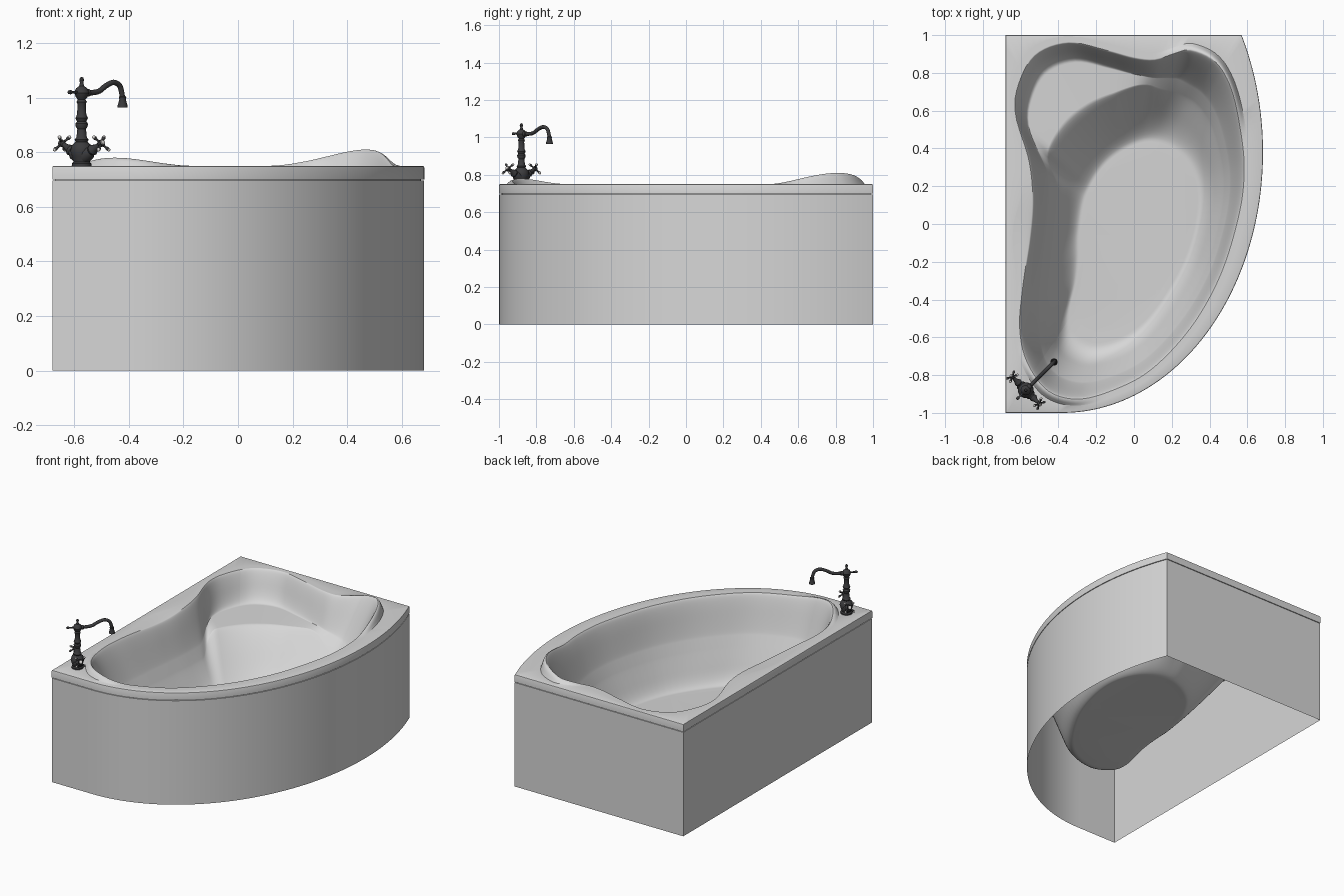
import bpy, bmesh, math
from mathutils import Vector

if "Cube" in bpy.data.objects:
    bpy.data.objects.remove(bpy.data.objects["Cube"])

def mat(name, r, g, b):
    m = bpy.data.materials.new(name)
    m.diffuse_color = (r, g, b, 1)
    m.use_nodes = True
    m.node_tree.nodes["Principled BSDF"].inputs["Base Color"].default_value = m.diffuse_color
    return m

WHITE = mat("tub_white", 0.68, 0.68, 0.68)
DARK = mat("dark_bronze", 0.045, 0.045, 0.048)
PORCELAIN = mat("porcelain", 0.72, 0.70, 0.68)

def finish(bm, name, material, angle=35):
    bmesh.ops.recalc_face_normals(bm, faces=bm.faces)
    me = bpy.data.meshes.new(name)
    bm.to_mesh(me)
    bm.free()
    me.materials.append(material)
    for p in me.polygons:
        p.use_smooth = True
    me.set_sharp_from_angle(angle=math.radians(angle))
    ob = bpy.data.objects.new(name, me)
    bpy.context.collection.objects.link(ob)
    return ob

def loft(rings, name, material, closed_end=False, angle=35):
    bm = bmesh.new()
    rows = [[bm.verts.new(p) for p in ring] for ring in rings]
    for a, b in zip(rows, rows[1:]):
        for i in range(len(a)):
            j = (i + 1) % len(a)
            bm.faces.new((a[i], a[j], b[j], b[i]))
    if closed_end:
        bm.faces.new(rows[-1])
    return finish(bm, name, material, angle)

def spline(pts, closed=True, steps=8):
    # Catmull-Rom curve through the points
    pts = [Vector(p) for p in pts]
    n, out = len(pts), []
    for i in range(n if closed else n - 1):
        if closed:
            p = [pts[(i + k) % n] for k in (-1, 0, 1, 2)]
        else:
            p = [pts[min(max(i + k, 0), n - 1)] for k in (-1, 0, 1, 2)]
        for s in range(steps):
            t = s / steps
            out.append(0.5 * (2 * p[1] + (p[2] - p[0]) * t
                       + (2 * p[0] - 5 * p[1] + 4 * p[2] - p[3]) * t * t
                       + (3 * p[1] - p[0] - 3 * p[2] + p[3]) * t ** 3))
    if not closed:
        out.append(pts[-1])
    return out

def radius(poly, th):
    # distance from the origin to the outline in direction th
    d, best = Vector((math.cos(th), math.sin(th))), 0
    for i, a in enumerate(poly):
        e = poly[(i + 1) % len(poly)] - a
        den = d.x * e.y - d.y * e.x
        if abs(den) < 1e-9:
            continue
        r = (a.x * e.y - a.y * e.x) / den
        s = (a.x * d.y - a.y * d.x) / den
        if r > 0 and -1e-5 <= s <= 1 + 1e-5:
            best = max(best, r)
    return best

def sstep(a, b, x):
    t = min(max((x - a) / (b - a), 0), 1)
    return t * t * (3 - 2 * t)

def lerp(a, b, t):
    return a + (b - a) * t

def hump(x, c, w):
    d = abs((x - c + 180) % 360 - 180)
    return 0.5 + 0.5 * math.cos(math.pi * d / w) if d < w else 0

# ---- outlines of the tub (three straight sides and an elliptic front), opening and floor
t0 = math.asin(0.62 / 1.38)
front = [Vector((-0.38 + 1.063 * math.cos(t), 0.38 + 1.38 * math.sin(t)))
         for t in [lerp(t0, -math.pi / 2, i / 80) for i in range(81)]]
corners = [Vector((-0.68, -1)), Vector((-0.68, 1)), front[0]]
outer = corners[:2] + front
opening = spline([(-0.615, -0.555), (-0.595, -0.34), (-0.555, -0.08), (-0.54, 0.13),
                  (-0.56, 0.34), (-0.63, 0.58), (-0.615, 0.74), (-0.525, 0.90),
                  (-0.35, 0.965), (-0.15, 0.925), (0.0, 0.885), (0.11, 0.875), (0.21, 0.905),
                  (0.30, 0.925), (0.43, 0.865), (0.515, 0.725), (0.565, 0.51), (0.587, 0.29),
                  (0.56, 0.05), (0.46, -0.275), (0.298, -0.56), (0.088, -0.79),
                  (-0.122, -0.905), (-0.31, -0.95), (-0.47, -0.90), (-0.58, -0.74)])
floor = spline([(0.085, 0.465), (0.28, 0.38), (0.36, 0.16), (0.30, -0.16), (0.14, -0.45),
                (-0.02, -0.61), (-0.21, -0.67), (-0.34, -0.61), (-0.365, -0.50),
                (-0.325, -0.32), (-0.31, -0.185), (-0.305, -0.03), (-0.26, 0.185),
                (-0.127, 0.37)])
seat_front = [(83, 0.745), (98.5, 0.677), (114, 0.636), (140, 0.575)]

def seat_r(deg):
    deg = min(max(deg, 83), 140)
    for (a, ra), (b, rb) in zip(seat_front, seat_front[1:]):
        if deg <= b:
            return lerp(ra, rb, (deg - a) / (b - a))

def chaikin(pts):
    out = [pts[0]]
    for a, b in zip(pts, pts[1:]):
        out += [a.lerp(b, 0.25), a.lerp(b, 0.75)]
    return out + [pts[-1]]

angles = [2 * math.pi * i / 200 for i in range(200)]
angles += [math.atan2(c.y, c.x) % (2 * math.pi) for c in corners]
angles = sorted(set(angles))

shell_cols, apron_cols = [], []
for th in angles:
    deg = math.degrees(th)
    ro, rr, rf = radius(outer, th), radius(opening, th), radius(floor, th)
    rr += 0.02 * (1 - hump(deg, 252, 55))
    m = sstep(66, 90, deg) * (1 - sstep(138, 152, deg))          # corner seat
    bump = 0.06 * hump(deg, 60, 23) + 0.03 * hump(deg, 243, 17)  # headrest, foot end
    roll = hump(deg, 183, 32)                                    # soft edge on the long side
    ra = lerp(lerp(rr, rf, 0.36), rr - 0.105, m)
    rb = lerp(lerp(rr, rf, 0.56), seat_r(deg) + 0.01, m)
    za, zb = lerp(0.525, 0.56, m), lerp(0.41, 0.55, m)
    k = lerp(0.4, 0.2, m)
    zf = 0.24 + 0.03 * rf * math.sin(th)
    prof = [Vector(p) for p in (
        (rr + 0.012 + 0.06 * roll, 0.75), (rr - 0.01, 0.75 + bump - 0.008 * roll),
        (rr - 0.035, 0.75 + bump - 0.015 * roll),
        (ra, za), (lerp(ra, rb, k), lerp(za, zb, k)),
        (lerp(ra, rb, 1 - k), lerp(za, zb, 1 - k)), (rb, zb),
        (rf * 1.05, zf), (rf * 0.85, zf))]
    for _ in range(3):
        prof = chaikin(prof)
    rim = [(ro - 0.015, 0.70), (ro, 0.70), (ro, 0.743), (ro - 0.002, 0.748), (ro - 0.008, 0.75)]
    put = lambda r, z: (r * math.cos(th), r * math.sin(th), z)
    shell_cols.append([put(r, z) for r, z in rim + [tuple(p) for p in prof]])
    apron_cols.append([put(r, z) for r, z in
                       ((ro - 0.015, 0.70), (ro - 0.015, 0.696), (ro - 0.001, 0.696),
                        (ro - 0.001, 0.35), (ro - 0.001, 0))])

# rim and bowl in one skin; apron below it, open underneath
loft(list(zip(*shell_cols)), "tub_rim_and_bowl", WHITE, closed_end=True, angle=40)
loft(list(zip(*apron_cols)), "tub_apron", WHITE, angle=40)

# ---- tap
def lathe(name, prof, at, axis=(0, 0, 1), material=DARK, n=20):
    q = Vector(axis).to_track_quat('Z', 'Y').to_matrix()
    at = Vector(at)
    rings = [[at + q @ Vector((max(r, 0.0003) * math.cos(2 * math.pi * i / n),
                               max(r, 0.0003) * math.sin(2 * math.pi * i / n), z))
              for i in range(n)] for r, z in prof]
    return loft(rings, name, material, closed_end=True)

def ball(name, at, r, material=DARK):
    prof = [(r * math.sin(math.pi * i / 8), -r * math.cos(math.pi * i / 8)) for i in range(9)]
    return lathe(name, prof, at, material=material, n=12)

base = Vector((-0.573, -0.88, 0))
fwd = Vector((1, 1, 0)).normalized()
side = Vector((1, -1, 0)).normalized()
up = Vector((0, 0, 1))

# turned column with knobs and finial
lathe("tap_column", [(0, 0.745), (0.036, 0.747), (0.036, 0.758), (0.030, 0.765), (0.036, 0.785),
      (0.042, 0.805), (0.036, 0.825), (0.022, 0.838), (0.026, 0.846), (0.019, 0.855),
      (0.016, 0.885), (0.022, 0.895), (0.023, 0.905), (0.017, 0.913), (0.023, 0.925),
      (0.017, 0.938), (0.015, 0.975), (0.019, 0.985), (0.014, 0.993), (0.022, 1.003),
      (0.027, 1.018), (0.021, 1.034), (0.009, 1.043), (0.006, 1.055), (0.009, 1.065),
      (0.006, 1.073), (0, 1.076)], base)

# swan-neck spout
path = spline([(0, 1.018), (0.08, 1.021), (0.125, 1.043), (0.165, 1.056), (0.198, 1.042),
               (0.212, 1.0)], closed=False, steps=5)
rings = []
for i, p in enumerate(path):
    t = (path[min(i + 1, len(path) - 1)] - path[max(i - 1, 0)]).normalized()
    nrm = fwd * -t.y + up * t.x
    c = base + fwd * p.x + up * p.y
    rings.append([c + 0.010 * (nrm * math.cos(a * math.pi / 6) + side * math.sin(a * math.pi / 6))
                  for a in range(12)])
loft(rings, "tap_spout", DARK)
lathe("spout_nozzle", [(0.010, 0), (0.014, 0.004), (0.012, 0.012), (0.018, 0.035),
                       (0.019, 0.042), (0, 0.042)], base + fwd * 0.212 + up * 1.006, (0, 0, -1))
lathe("spout_collar", [(0, 0.02), (0.014, 0.022), (0.014, 0.036), (0.009, 0.04)],
      base + up * 1.018, fwd)
# small lever behind the spout joint
lathe("tap_lever", [(0.005, 0.015), (0.005, 0.05), (0.008, 0.056), (0.007, 0.066), (0, 0.07)],
      base + up * 1.02, -fwd, n=12)

# cross handles on both sides
for s, label in ((-1, "left"), (1, "right")):
    out = side * s
    axis = (out * 0.88 + up * 0.47).normalized()
    lathe(label + "_valve", [(0.028, 0), (0.026, 0.04), (0.017, 0.055), (0.021, 0.064),
          (0.016, 0.075), (0.011, 0.085), (0.009, 0.105), (0.013, 0.110), (0.013, 0.122),
          (0, 0.124)], base + up * 0.778, axis)
    hub = base + up * 0.778 + axis * 0.115
    lathe(label + "_handle_cap", [(0.010, 0.008), (0.009, 0.012), (0, 0.014)],
          hub, axis, PORCELAIN, 12)
    u = axis.cross(fwd).normalized()
    for k in range(4):
        a = math.pi / 4 + k * math.pi / 2
        d = fwd * math.cos(a) + u * math.sin(a)
        lathe(f"{label}_spoke_{k}", [(0.005, 0.006), (0.004, 0.022), (0.007, 0.030),
                                     (0.007, 0.034), (0, 0.035)], hub, d, n=10)
        ball(f"{label}_spoke_tip_{k}", hub + d * 0.037, 0.0065, PORCELAIN)
